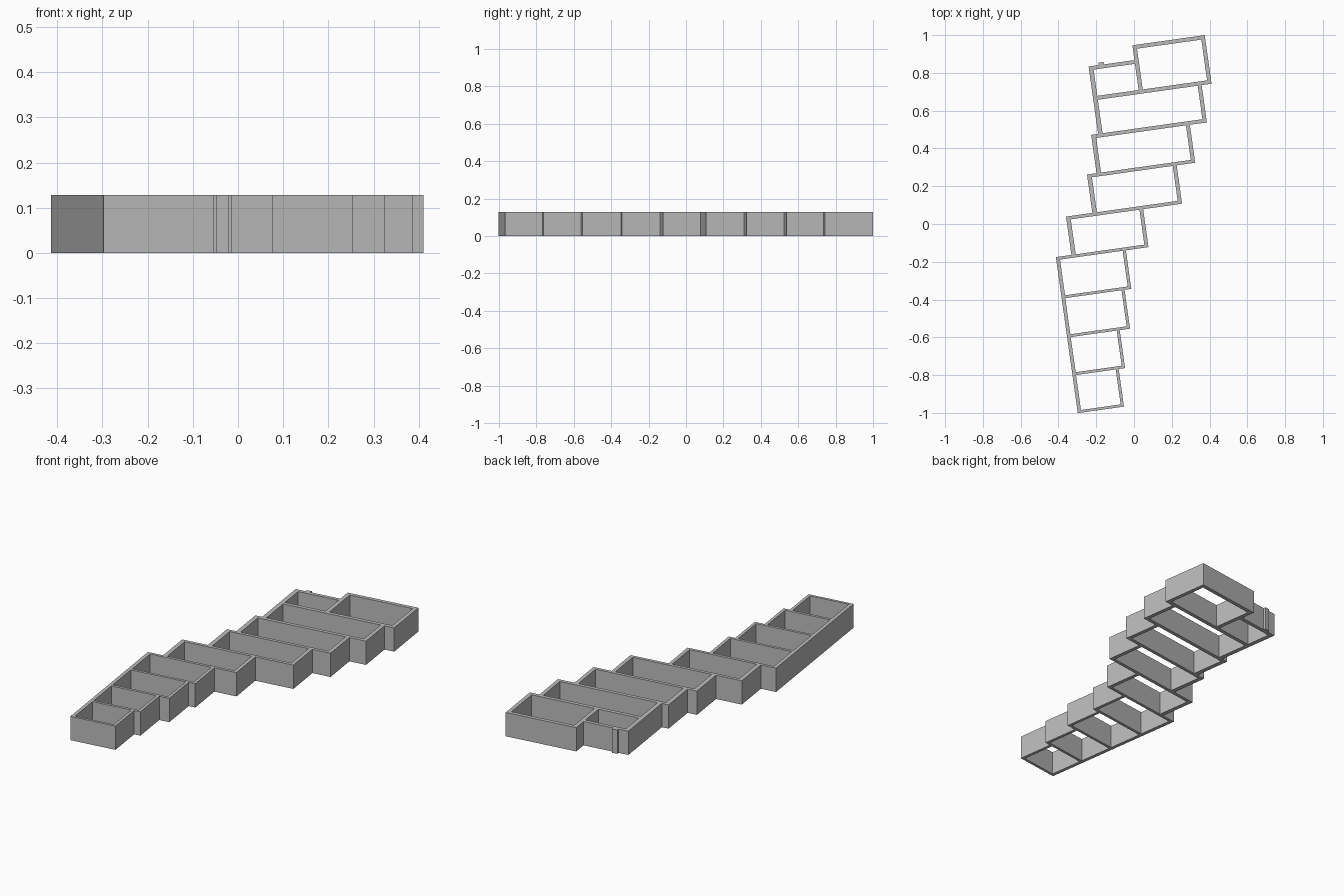
import bpy
import bmesh
from math import radians
from mathutils import Matrix

cube = bpy.data.objects.get("Cube")
if cube:
    bpy.data.objects.remove(cube, do_unlink=True)

HEIGHT = 0.128
TURN = Matrix.Rotation(radians(8), 4, 'Z')

grey = bpy.data.materials.new("wall grey")
grey.use_nodes = True
GREY = (0.5, 0.5, 0.5, 1)
grey.diffuse_color = GREY
grey.node_tree.nodes["Principled BSDF"].inputs["Base Color"].default_value = GREY


def wall(name, u0, u1, v0, v1):
    """Straight upright wall, drawn in the building's own turned axes."""
    bm = bmesh.new()
    bmesh.ops.create_cube(bm, size=1)
    bm.transform(TURN
                 @ Matrix.Translation(((u0 + u1) / 2, (v0 + v1) / 2, HEIGHT / 2))
                 @ Matrix.Diagonal((u1 - u0, v1 - v0, HEIGHT, 1)))
    mesh = bpy.data.meshes.new(name)
    bm.to_mesh(mesh)
    bm.free()
    mesh.materials.append(grey)
    bpy.context.collection.objects.link(bpy.data.objects.new(name, mesh))


# Each room: left end, right end, front edge, cross wall and side wall thickness
rooms = [
    (-0.434, -0.187, -0.950, 0.014, 0.016),
    (-0.434, -0.153, -0.749, 0.015, 0.016),
    (-0.434, -0.098, -0.546, 0.015, 0.016),
    (-0.434, -0.062, -0.338, 0.015, 0.017),
    (-0.351, 0.059, -0.132, 0.016, 0.020),
    (-0.210, 0.267, 0.071, 0.018, 0.021),
    (-0.159, 0.366, 0.276, 0.018, 0.021),
    (-0.122, 0.457, 0.479, 0.020, 0.021),
    (-0.122, 0.510, 0.678, 0.021, 0.021),
]
BACK, SMALL_BACK = 0.938, 0.859

for i, (left, right, front, thick, side) in enumerate(rooms):
    # Cross wall reaches over both the room before it and its own room
    start = min(left, rooms[i - 1][0]) if i else left
    wall(f"cross_wall_{i + 1}", start, right, front, front + thick)

    # Side walls run back to the next cross wall
    last = i == len(rooms) - 1
    right_end = BACK - 0.021 if last else rooms[i + 1][2]
    left_end = SMALL_BACK - 0.02 if last else rooms[i + 1][2]
    wall(f"left_wall_{i + 1}", left, left + side + 0.003, front + thick, left_end)
    wall(f"right_wall_{i + 1}", right - side, right, front + thick, right_end)

# Back rooms: large one, small one, the partition between, and a shallow pier
wall("large_room_back_wall", 0.123, 0.510, BACK - 0.021, BACK)
wall("partition_wall", 0.123, 0.145, 0.699, BACK - 0.021)
wall("small_room_back_wall", -0.122, 0.123, SMALL_BACK - 0.02, SMALL_BACK)
wall("back_pier", -0.068, -0.040, SMALL_BACK, SMALL_BACK + 0.013)
